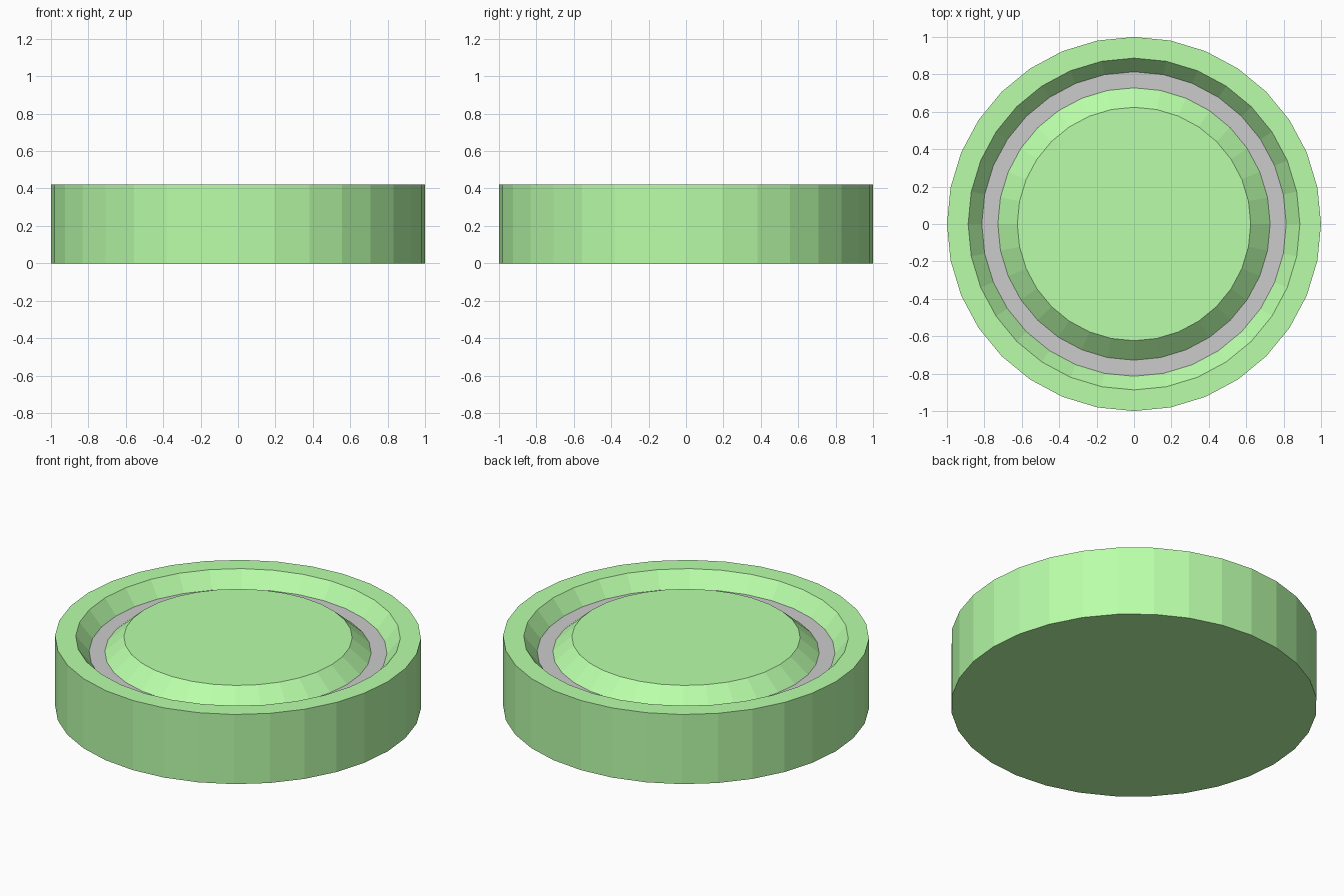
import bpy, bmesh, math

if "Cube" in bpy.data.objects:
    bpy.data.objects.remove(bpy.data.objects["Cube"])

SIDES = 32


def ring_part(name, profile, cap=False, material=None):
    """Revolve (radius, z) points around z; optionally cap both ends."""
    bm = bmesh.new()
    rings = [[bm.verts.new((r * math.cos(i * math.tau / SIDES),
                            r * math.sin(i * math.tau / SIDES), z))
              for i in range(SIDES)] for r, z in profile]
    for low, high in zip(rings, rings[1:]):
        for i in range(SIDES):
            j = (i + 1) % SIDES
            bm.faces.new((low[i], low[j], high[j], high[i]))
    if cap:
        bm.faces.new(rings[0][::-1])
        bm.faces.new(rings[-1])
    mesh = bpy.data.meshes.new(name)
    bm.to_mesh(mesh)
    bm.free()
    obj = bpy.data.objects.new(name, mesh)
    bpy.context.collection.objects.link(obj)
    if material:
        mesh.materials.append(material)
    return obj


green = bpy.data.materials.new("green")
green.diffuse_color = (0.49, 1.0, 0.4, 1)
green.use_nodes = True
green.node_tree.nodes["Principled BSDF"].inputs["Base Color"].default_value = green.diffuse_color

TOP, FLOOR = 0.42, 0.33
GROOVE_OUT, GROOVE_IN = 0.814, 0.728

# Base, outer wall, flat rim and the slope down into the groove
rim = [(1.0, 0), (1.0, TOP), (0.887, TOP), (GROOVE_OUT, FLOOR)]
base = ring_part("outer_body", rim, material=green)
bm = bmesh.new()
bm.from_mesh(base.data)
bm.faces.new([v for v in sorted((v for v in bm.verts if v.co.z < 0.01),
                                key=lambda v: -math.atan2(v.co.y, v.co.x))])
bm.to_mesh(base.data)
bm.free()

# Grey groove floor
ring_part("groove_floor", [(GROOVE_OUT, FLOOR), (GROOVE_IN, FLOOR)])

# Raised centre pad with a sloping edge
pad = ring_part("centre_pad", [(GROOVE_IN, FLOOR), (0.624, TOP)], material=green)
bm = bmesh.new()
bm.from_mesh(pad.data)
bm.faces.new(sorted((v for v in bm.verts if v.co.z > TOP - 0.01),
                    key=lambda v: math.atan2(v.co.y, v.co.x)))
bm.to_mesh(pad.data)
bm.free()
